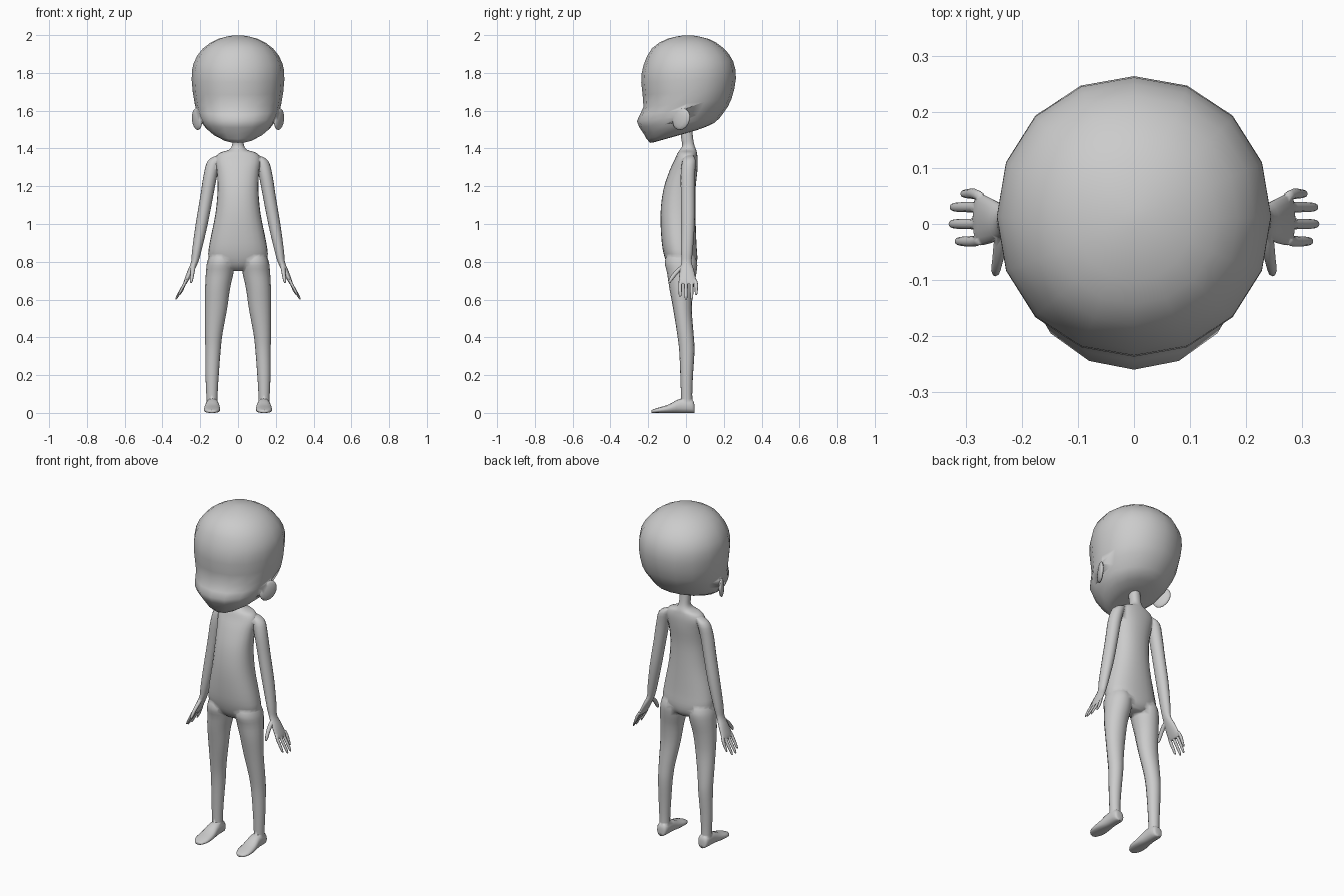
import bpy, bmesh
from math import sin, cos, pi, radians, atan2, degrees, hypot
from mathutils import Matrix

if "Cube" in bpy.data.objects:
    bpy.data.objects.remove(bpy.data.objects["Cube"])


def finish(bm, name):
    bmesh.ops.recalc_face_normals(bm, faces=bm.faces)
    me = bpy.data.meshes.new(name)
    bm.to_mesh(me)
    bm.free()
    me.shade_smooth()
    ob = bpy.data.objects.new(name, me)
    bpy.context.collection.objects.link(ob)
    return ob


def refine(rings, steps):
    """Catmull-Rom interpolation between sections."""
    out, n = [], len(rings)
    for i in range(n - 1):
        p = [rings[max(0, min(n - 1, i + k))] for k in (-1, 0, 1, 2)]
        for s in range(steps):
            t = s / steps
            out.append([b + 0.5 * t * (c - a + t * (2*a - 5*b + 4*c - d + t * (3*(b - c) + d - a)))
                        for a, b, c, d in zip(*p)])
    return out + [list(rings[-1])]


def loft(name, rings, side=1, sides=16, steps=3, power=2.0):
    """Skin over sections (x, y, z, half width, half depth, tilt in degrees)."""
    bm = bmesh.new()
    loops = []
    rings = refine([tuple(r) + (0,) * (6 - len(r)) for r in rings], steps)
    for x, y, z, a, b, tilt in rings:
        t = radians(tilt)
        loop = []
        for k in range(sides):
            ang = 2 * pi * k / sides
            c, s = cos(ang), sin(ang)
            f = (abs(c) ** power + abs(s) ** power) ** (-1 / power)
            v = b * s * f
            loop.append(bm.verts.new((side * (x + a * c * f), y + v * cos(t), z + v * sin(t))))
        loops.append(loop)
    for l0, l1 in zip(loops, loops[1:]):
        for k in range(sides):
            j = (k + 1) % sides
            bm.faces.new((l0[k], l0[j], l1[j], l1[k]))
    for loop, r in ((loops[0], rings[0]), (loops[-1], rings[-1])):
        c = bm.verts.new((side * r[0], r[1], r[2]))
        for k in range(sides):
            bm.faces.new((loop[k], loop[(k + 1) % sides], c))
    return finish(bm, name)


def union(base, parts):
    for p in parts:
        m = base.modifiers.new("union", 'BOOLEAN')
        m.operation, m.solver, m.object = 'UNION', 'EXACT', p
        bpy.context.view_layer.objects.active = base
        bpy.ops.object.modifier_apply(modifier=m.name)
        bpy.data.objects.remove(p)
    base.data.shade_smooth()


# Head: sections given by front point, back point and half width
head_rows = [(-.15, 1.441, .03, 1.49, .04), (-.19, 1.43, .08, 1.505, .10),
             (-.225, 1.48, .15, 1.535, .17), (-.26, 1.545, .20, 1.59, .207),
             (-.225, 1.62, .24, 1.66, .23), (-.237, 1.75, .264, 1.77, .245),
             (-.225, 1.84, .25, 1.86, .236), (-.18, 1.93, .20, 1.93, .185),
             (-.10, 1.98, .12, 1.98, .105), (-.01, 1.999, .03, 1.999, .02)]
head = loft("head", [(0, (yf + yb) / 2, (zf + zb) / 2, w, hypot(yb - yf, zb - zf) / 2,
                      degrees(atan2(zb - zf, yb - yf))) for yf, zf, yb, zb, w in head_rows],
            steps=2, power=2.1)

# Ears: flattened ovals flaring outward at the rear
ears = []
for s in (1, -1):
    bm = bmesh.new()
    bmesh.ops.create_uvsphere(bm, u_segments=12, v_segments=8, radius=1)
    bm.transform(Matrix.Diagonal((s, 1, 1, 1)) @ Matrix.Translation((.217, -.025, 1.555))
                 @ Matrix.Rotation(radians(-28), 4, 'Z') @ Matrix.Rotation(radians(-30), 4, 'X')
                 @ Matrix.Diagonal((.014, .05, .06, 1)))
    ears.append(finish(bm, "ear"))
union(head, ears)

# Torso and neck: z, half width, front y, back y
torso_rows = [(.75, .05, -.06, .03), (.775, .11, -.09, .052), (.82, .155, -.112, .06),
              (.90, .15, -.128, .055), (1.05, .12, -.135, .05), (1.18, .108, -.12, .05),
              (1.28, .112, -.088, .06), (1.34, .12, -.06, .062), (1.375, .10, -.045, .058),
              (1.392, .05, -.033, .054), (1.415, .032, -.02, .045), (1.45, .03, -.025, .038),
              (1.50, .03, -.03, .033)]
body = loft("body", [(0, (f + b) / 2, z, w, (b - f) / 2) for z, w, f, b in torso_rows],
            sides=24, power=2.3)

limbs = []
for s in (1, -1):
    # Leg: z, inner x, outer x, front y, back y
    leg = [(.86, .04, .14, -.09, .03), (.80, .02, .163, -.112, .058), (.74, .024, .17, -.10, .055),
           (.66, .042, .174, -.088, .04), (.55, .058, .174, -.068, .031), (.42, .082, .174, -.047, .04),
           (.33, .092, .173, -.036, .045), (.20, .102, .172, -.03, .037), (.10, .108, .168, -.027, .033),
           (.04, .108, .166, -.026, .035)]
    limbs.append(loft("leg", [((i + o) / 2, (f + b) / 2, z, (o - i) / 2, (b - f) / 2)
                              for z, i, o, f, b in leg], s))
    # Foot: y, centre x, half width, height
    foot = [(.045, .136, .016, .04), (.032, .136, .031, .07), (-.03, .136, .034, .075),
            (-.09, .137, .042, .045), (-.145, .138, .041, .028), (-.175, .138, .025, .018),
            (-.182, .138, .012, .014)]
    limbs.append(loft("foot", [(x, y, h / 2, w, h / 2, 90) for y, x, w, h in foot], s, power=2.6))
    # Arm running into the palm
    limbs.append(loft("arm", [
        (.10, .018, 1.362, .015, .02), (.126, .016, 1.335, .034, .035), (.146, .01, 1.26, .036, .038),
        (.165, .01, 1.15, .034, .037), (.192, .01, 1.0, .032, .036), (.218, .005, .86, .025, .031),
        (.229, .003, .80, .019, .027), (.249, .005, .755, .017, .037), (.274, .008, .70, .012, .046),
        (.281, .01, .682, .007, .04)], s))
    # Fingers and thumb
    for y, x, z in ((-.031, .318, .615), (.0, .329, .60), (.03, .327, .602), (.054, .308, .625)):
        limbs.append(loft("finger", [(.274, y * .9, .705, .007, .009), (.285, y, .68, .0085, .0095),
                                     (x - .012, y, z + .025, .007, .0085), (x - .002, y, z + .004, .004, .006),
                                     (x, y, z, .001, .002)], s, 8, 2))
    limbs.append(loft("thumb", [(.236, .0, .79, .01, .012), (.238, -.03, .765, .012, .016),
                                (.243, -.063, .73, .01, .014), (.247, -.083, .70, .008, .01),
                                (.248, -.088, .688, .003, .004)], s, 8, 2))
union(body, limbs)
